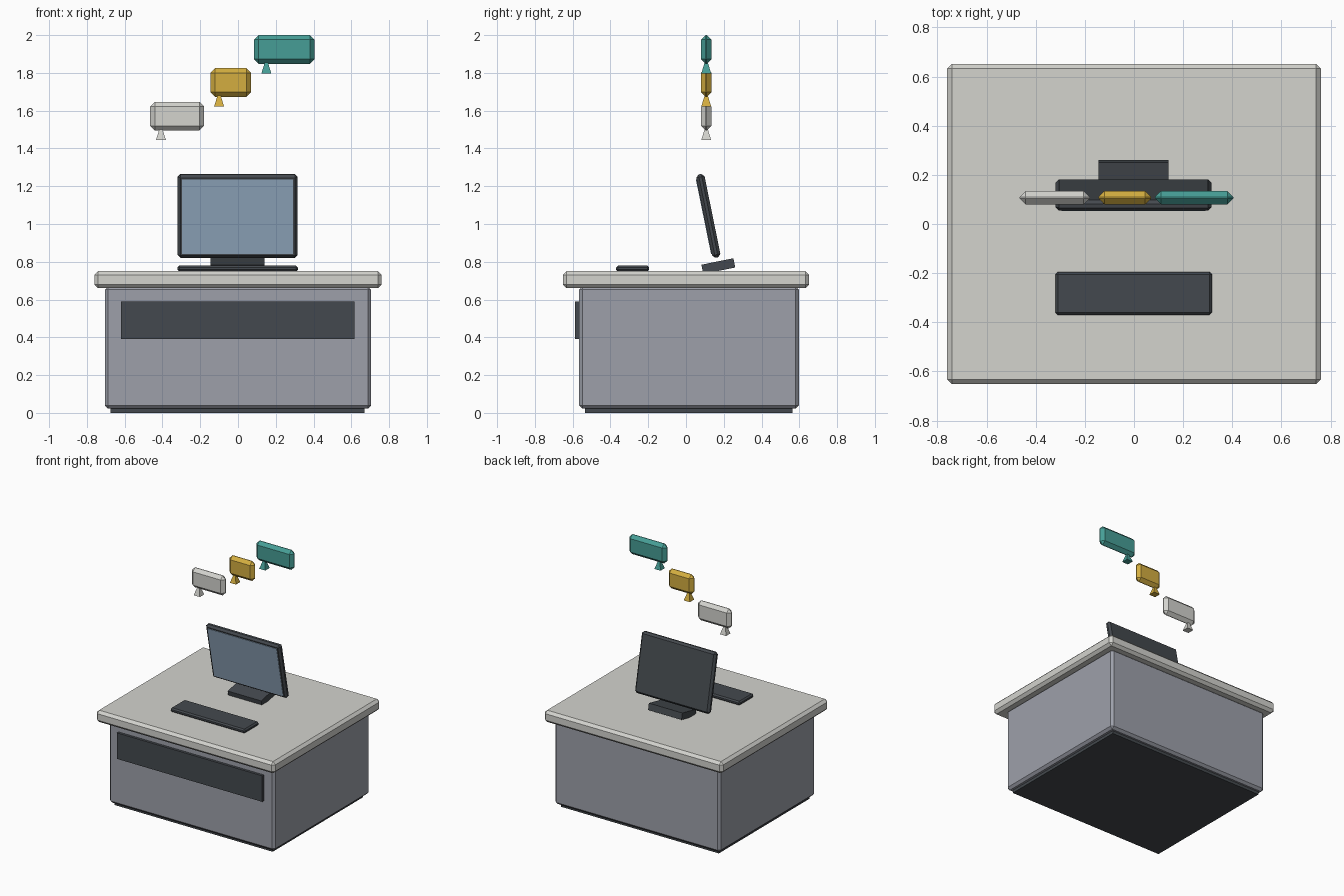
import bpy, bmesh, math
from mathutils import Matrix, Vector

if "Cube" in bpy.data.objects:
    bpy.data.objects.remove(bpy.data.objects["Cube"])


def material(name, srgb):
    m = bpy.data.materials.new(name)
    lin = [((c / 255 + 0.055) / 1.055) ** 2.4 for c in srgb]
    m.diffuse_color = (*lin, 1)
    m.use_nodes = True
    m.node_tree.nodes["Principled BSDF"].inputs["Base Color"].default_value = m.diffuse_color
    return m


PALE = material("pale grey", (211, 211, 206))
GREY = material("blue grey", (157, 160, 170))
DARK = material("charcoal", (68, 73, 78))
BLUE = material("screen blue", (150, 174, 196))
GOLD = material("gold", (212, 174, 64))
TEAL = material("teal", (70, 158, 150))


def finish(bm, name, mat):
    mesh = bpy.data.meshes.new(name)
    bm.to_mesh(mesh)
    bm.free()
    mesh.materials.append(mat)
    obj = bpy.data.objects.new(name, mesh)
    bpy.context.collection.objects.link(obj)
    return obj


def box(name, centre, size, mat, bevel=0.0, tilt=0.0):
    """Box with chamfered edges, tilted about x."""
    bm = bmesh.new()
    bmesh.ops.create_cube(bm, size=1, matrix=Matrix.Diagonal((*size, 1)))
    if bevel:
        bmesh.ops.bevel(bm, geom=bm.edges[:], offset=bevel, segments=1,
                        profile=0.5, affect='EDGES')
    obj = finish(bm, name, mat)
    obj.location = centre
    obj.rotation_euler.x = tilt
    return obj


def span(name, x, y, z, mat, bevel=0.0):
    """Box given by its ranges on each axis."""
    return box(name, [(a + b) / 2 for a, b in (x, y, z)],
               [b - a for a, b in (x, y, z)], mat, bevel)


# Desk
span("plinth", (-0.675, 0.67), (-0.535, 0.565), (0, 0.05), DARK)
span("cabinet", (-0.705, 0.705), (-0.567, 0.597), (0.022, 0.67), GREY, 0.018)
span("desk_top", (-0.76, 0.76), (-0.652, 0.652), (0.66, 0.75), PALE, 0.02)
span("front_panel", (-0.62, 0.617), (-0.587, -0.56), (0.39, 0.59), DARK)

# Keyboard
span("keyboard", (-0.32, 0.317), (-0.37, -0.195), (0.748, 0.78), DARK, 0.01)

# Monitor, leaning forward on its tilted foot
TILT = math.radians(11.5)
centre = Vector((-0.002, 0.118, 1.043))
box("monitor", centre, (0.635, 0.045, 0.45), DARK, 0.015, TILT)
normal = Matrix.Rotation(TILT, 3, 'X') @ Vector((0, -1, 0))
box("screen", centre + normal * 0.023, (0.587, 0.006, 0.403), BLUE, 0, TILT)
box("monitor_foot", (-0.002, 0.171, 0.777), (0.285, 0.173, 0.05), DARK, 0, TILT)

# Floating speech bubbles with small flared tails
for tag, mat, x0, x1, z0, tail_x in (("pale", PALE, -0.465, -0.18, 1.495, -0.408),
                                     ("gold", GOLD, -0.145, 0.07, 1.673, -0.10),
                                     ("teal", TEAL, 0.085, 0.405, 1.848, 0.15)):
    span(tag + "_bubble", (x0, x1), (0.08, 0.134), (z0, z0 + 0.152), mat, 0.0245)
    bm = bmesh.new()
    bmesh.ops.create_cone(bm, cap_ends=True, segments=4, radius1=0.037,
                          radius2=0.011, depth=0.06,
                          matrix=Matrix.Rotation(math.pi / 4, 4, 'Z'))
    tail = finish(bm, tag + "_bubble_tail", mat)
    tail.location = (tail_x, 0.107, z0 - 0.021)
